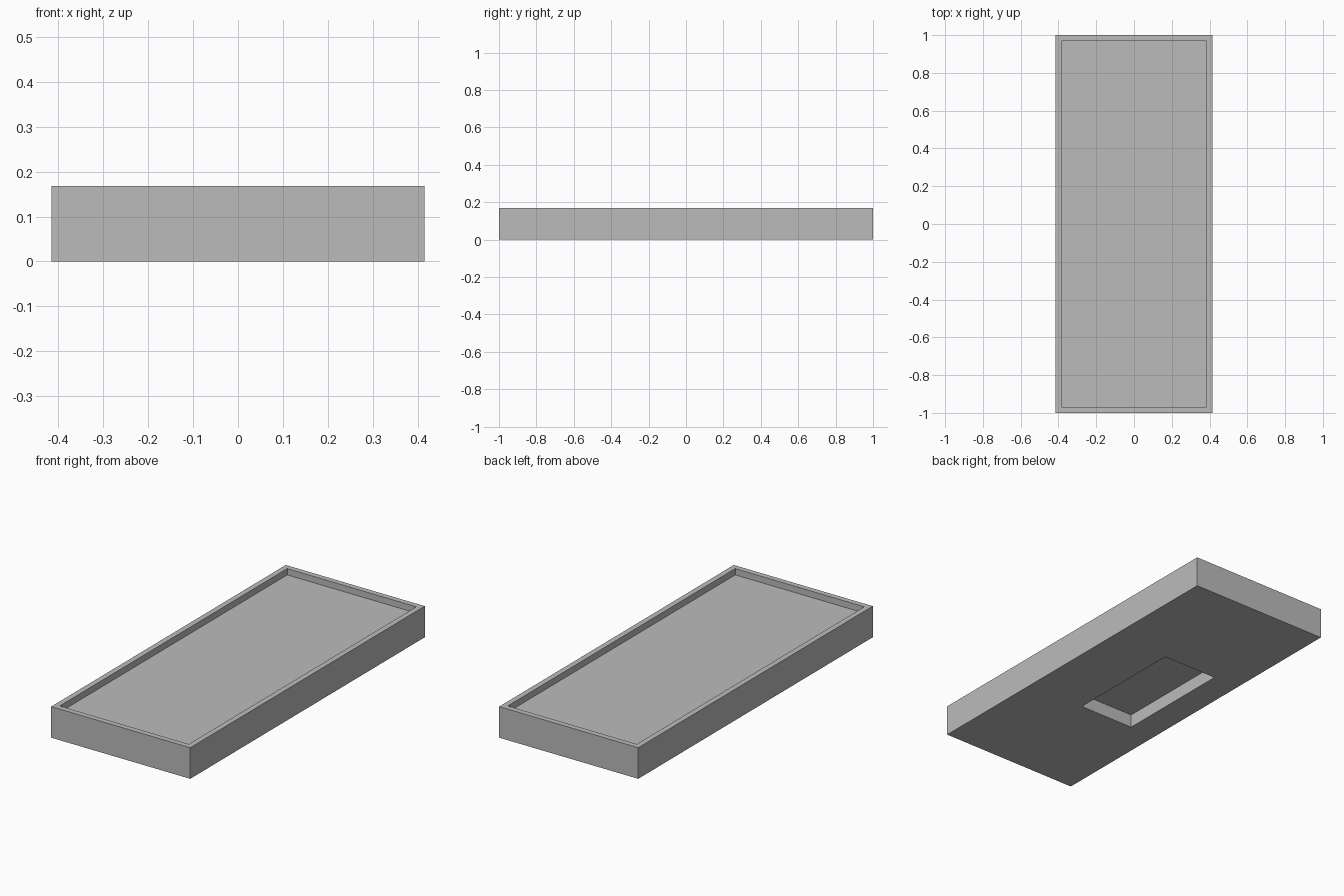
import bpy

default_cube = bpy.data.objects.get("Cube")
if default_cube:
    bpy.data.objects.remove(default_cube, do_unlink=True)

WIDTH, LENGTH, HEIGHT = 0.83, 2.0, 0.168
RIM = 0.03
TOP_DEPTH = 0.034
POCKET_DEPTH = 0.072


def box(name, low, high):
    """Box between two opposite corners."""
    centre = [(a + b) / 2 for a, b in zip(low, high)]
    bpy.ops.mesh.primitive_cube_add(size=1, location=centre)
    obj = bpy.context.object
    obj.name = name
    obj.scale = [b - a for a, b in zip(low, high)]
    bpy.ops.object.transform_apply(location=True, rotation=False, scale=True)
    return obj


def carve(target, cutter):
    """Subtract the cutter from the target, then discard it."""
    cutter.hide_render = True
    mod = target.modifiers.new("carve", "BOOLEAN")
    mod.operation = "DIFFERENCE"
    mod.solver = "EXACT"
    mod.object = cutter
    bpy.context.view_layer.objects.active = target
    bpy.ops.object.modifier_apply(modifier=mod.name)
    bpy.data.objects.remove(cutter, do_unlink=True)


# Main slab
x, y = WIDTH / 2, LENGTH / 2
tray = box("tray_body", (-x, -y, 0), (x, y, HEIGHT))

# Shallow top recess with a thin rim
carve(tray, box("top_recess", (RIM - x, RIM - y, HEIGHT - TOP_DEPTH),
                (x - RIM, y - RIM, HEIGHT + 0.1)))

# Off-centre pocket in the underside
carve(tray, box("bottom_pocket", (-0.26, -0.333, -0.1),
                (0.07, 0.333, POCKET_DEPTH)))

# Single plain grey
grey = bpy.data.materials.new("plain grey")
grey.use_nodes = True
colour = (0.5, 0.5, 0.5, 1)
grey.diffuse_color = colour
grey.node_tree.nodes["Principled BSDF"].inputs["Base Color"].default_value = colour
tray.data.materials.clear()
tray.data.materials.append(grey)
